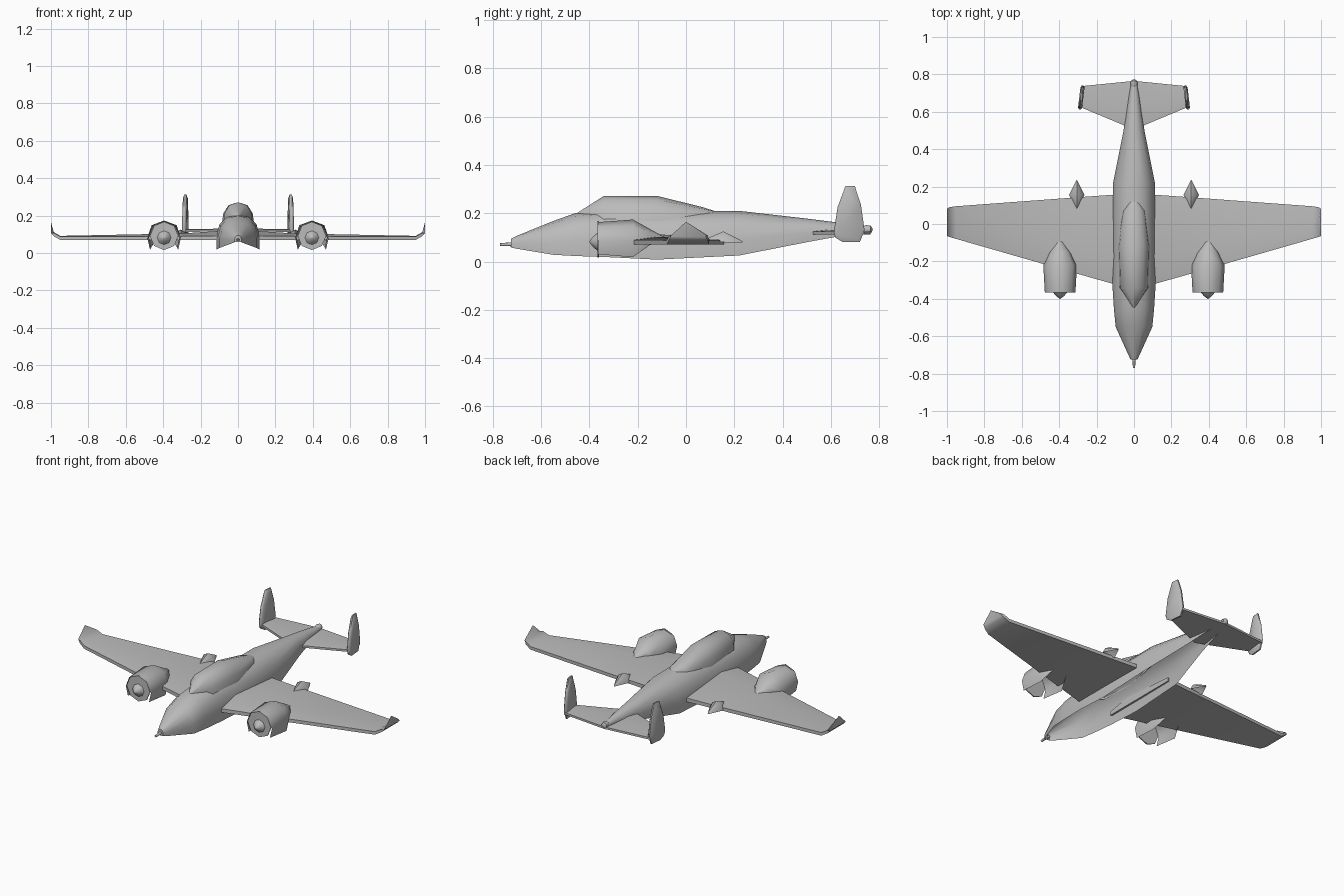
import bpy, bmesh, math

cube = bpy.data.objects.get("Cube")
if cube:
    bpy.data.objects.remove(cube, do_unlink=True)

grey = bpy.data.materials.new("plain_grey")
grey.use_nodes = True
grey.diffuse_color = (0.5, 0.5, 0.5, 1)
grey.node_tree.nodes["Principled BSDF"].inputs["Base Color"].default_value = (0.5, 0.5, 0.5, 1)


def loft(name, rings, closed=True, cap_start=True, cap_end=True, mirror=False, angle=50):
    """Skin a row of equal-length point rings; mirror copies it to the other side."""
    bm = bmesh.new()
    rows = [[bm.verts.new(p) for p in ring] for ring in rings]
    n = len(rows[0])
    for a, b in zip(rows, rows[1:]):
        for i in range(n if closed else n - 1):
            j = (i + 1) % n
            bm.faces.new((a[i], a[j], b[j], b[i]))
    if cap_start:
        bm.faces.new(rows[0][::-1])
    if cap_end:
        bm.faces.new(rows[-1])
    bmesh.ops.remove_doubles(bm, verts=bm.verts, dist=0.0005)
    bmesh.ops.recalc_face_normals(bm, faces=bm.faces)
    if mirror:
        half = bm.verts[:] + bm.edges[:] + bm.faces[:]
        copy = bmesh.ops.duplicate(bm, geom=half)["geom"]
        for v in [g for g in copy if isinstance(g, bmesh.types.BMVert)]:
            v.co.x *= -1
        bmesh.ops.reverse_faces(bm, faces=[g for g in copy if isinstance(g, bmesh.types.BMFace)])
    me = bpy.data.meshes.new(name)
    bm.to_mesh(me)
    bm.free()
    ob = bpy.data.objects.new(name, me)
    bpy.context.collection.objects.link(ob)
    me.materials.append(grey)
    bpy.ops.object.select_all(action="DESELECT")
    ob.select_set(True)
    bpy.context.view_layer.objects.active = ob
    bpy.ops.object.shade_smooth_by_angle(angle=math.radians(angle))
    return ob


def arch(y, w, bottom, top, shape, cx=0):
    """Open arch across x, from the left lower edge over the top to the right."""
    left = [(cx + w * u, y, bottom + (top - bottom) * v) for u, v in shape]
    right = [(cx - w * u, y, bottom + (top - bottom) * v) for u, v in shape[-2::-1]]
    return left + right


def circle(y, r, cx, cz, n=8):
    return [(cx + r * math.sin(2 * math.pi * i / n), y, cz + r * math.cos(2 * math.pi * i / n))
            for i in range(n)]


# Fuselage: shell open underneath (y, half width, bottom, top)
hull_shape = [(1, 0), (1, 0.38), (0.86, 0.7), (0.5, 0.93), (0, 1)]
hull = [(-0.725, 0.018, 0.058, 0.095), (-0.70, 0.03, 0.053, 0.107), (-0.55, 0.098, 0.028, 0.168),
        (-0.46, 0.107, 0.023, 0.20), (-0.32, 0.116, 0.018, 0.21), (-0.12, 0.116, 0.008, 0.21),
        (0.22, 0.112, 0.025, 0.21), (0.50, 0.056, 0.08, 0.178), (0.62, 0.038, 0.102, 0.163),
        (0.765, 0.014, 0.125, 0.14)]
loft("fuselage", [arch(*s, hull_shape) for s in hull], closed=False)

# Nose probe and tail stub
loft("nose_probe", [circle(-0.77, 0.006, 0, 0.07), circle(-0.71, 0.009, 0, 0.072)])
loft("tail_stub", [circle(0.73, 0.012, 0, 0.132), circle(0.745, 0.019, 0, 0.132),
                   circle(0.765, 0.017, 0, 0.132), circle(0.772, 0.006, 0, 0.132)])

# Canopy
canopy_shape = [(1, 0), (0.92, 0.45), (0.6, 0.85), (0, 1)]
canopy = [(-0.45, 0.004, 0.19, 0.202), (-0.34, 0.078, 0.165, 0.272), (-0.12, 0.085, 0.165, 0.272),
          (0.07, 0.06, 0.18, 0.225), (0.12, 0.02, 0.2, 0.209)]
loft("canopy", [arch(*s, canopy_shape) for s in canopy], closed=False,
     cap_start=False, cap_end=False)


def airfoil(x, front, back, low, high, edge):
    """Section across y: nose, crown and blunt trailing edge."""
    c = back - front
    return [(x, front, low), (x, front, low + edge), (x, front + 0.3 * c, high),
            (x, back, low + edge), (x, back, low)]


# Wings with upturned tips
loft("wings", [airfoil(0.105, -0.322, 0.157, 0.07, 0.118, 0.022),
               airfoil(0.30, -0.267, 0.143, 0.07, 0.105, 0.02),
               airfoil(0.95, -0.08, 0.095, 0.07, 0.092, 0.018),
               airfoil(0.985, -0.07, 0.09, 0.09, 0.112, 0.018),
               [(0.993, -0.065, 0.10), (0.999, -0.065, 0.105), (1.0, 0.0, 0.165),
                (0.999, 0.082, 0.105), (0.993, 0.082, 0.10)]],
     mirror=True)

# Tailplane
loft("tailplane", [airfoil(0.0, 0.505, 0.765, 0.112, 0.132, 0.012),
                   airfoil(0.28, 0.622, 0.737, 0.112, 0.128, 0.012)], mirror=True)

# Twin tail fins, toed slightly inward
fin = [(0.612, 0.12), (0.628, 0.225), (0.66, 0.312), (0.70, 0.312), (0.725, 0.235),
       (0.74, 0.13), (0.72, 0.08), (0.65, 0.08), (0.62, 0.098)]


def fin_ring(offset, k):
    return [(0.282 + offset - 0.1 * (y - 0.675), 0.675 + k * (y - 0.675), 0.19 + k * (z - 0.19))
            for y, z in fin]


loft("tail_fins", [fin_ring(-0.011, 0.85), fin_ring(-0.004, 1), fin_ring(0.004, 1),
                   fin_ring(0.011, 0.85)], mirror=True)

# Engine nacelles: cowling open underneath, tapering back over the wing
EX, EZ = 0.395, 0.092
cowl_shape = [(0.84, 0), (1, 0.42), (0.74, 0.84), (0, 1)]
cowl = [(-0.365, 0.082, 0.03, 0.163), (-0.22, 0.09, 0.018, 0.174),
        (-0.15, 0.055, 0.068, 0.135), (-0.08, 0.004, 0.088, 0.096)]
loft("engine_cowlings", [arch(*s, cowl_shape, cx=EX) for s in cowl], closed=False,
     cap_start=False, cap_end=False, mirror=True)
loft("engine_faces", [circle(-0.366, 0.076, EX, EZ), circle(-0.36, 0.076, EX, EZ)], mirror=True)
loft("spinners", [circle(-0.40, 0.002, EX, 0.082), circle(-0.385, 0.022, EX, 0.082),
                  circle(-0.365, 0.038, EX, 0.082)], mirror=True)

# Small pods on the trailing edges
pod_shape = [(1, 0), (0.6, 0.7), (0, 1)]
pods = [(0.08, 0.002, 0.085, 0.092), (0.155, 0.042, 0.08, 0.125), (0.235, 0.002, 0.078, 0.084)]
loft("trailing_edge_pods", [arch(*s, pod_shape, cx=0.306) for s in pods], closed=False,
     cap_start=False, cap_end=False, mirror=True)
